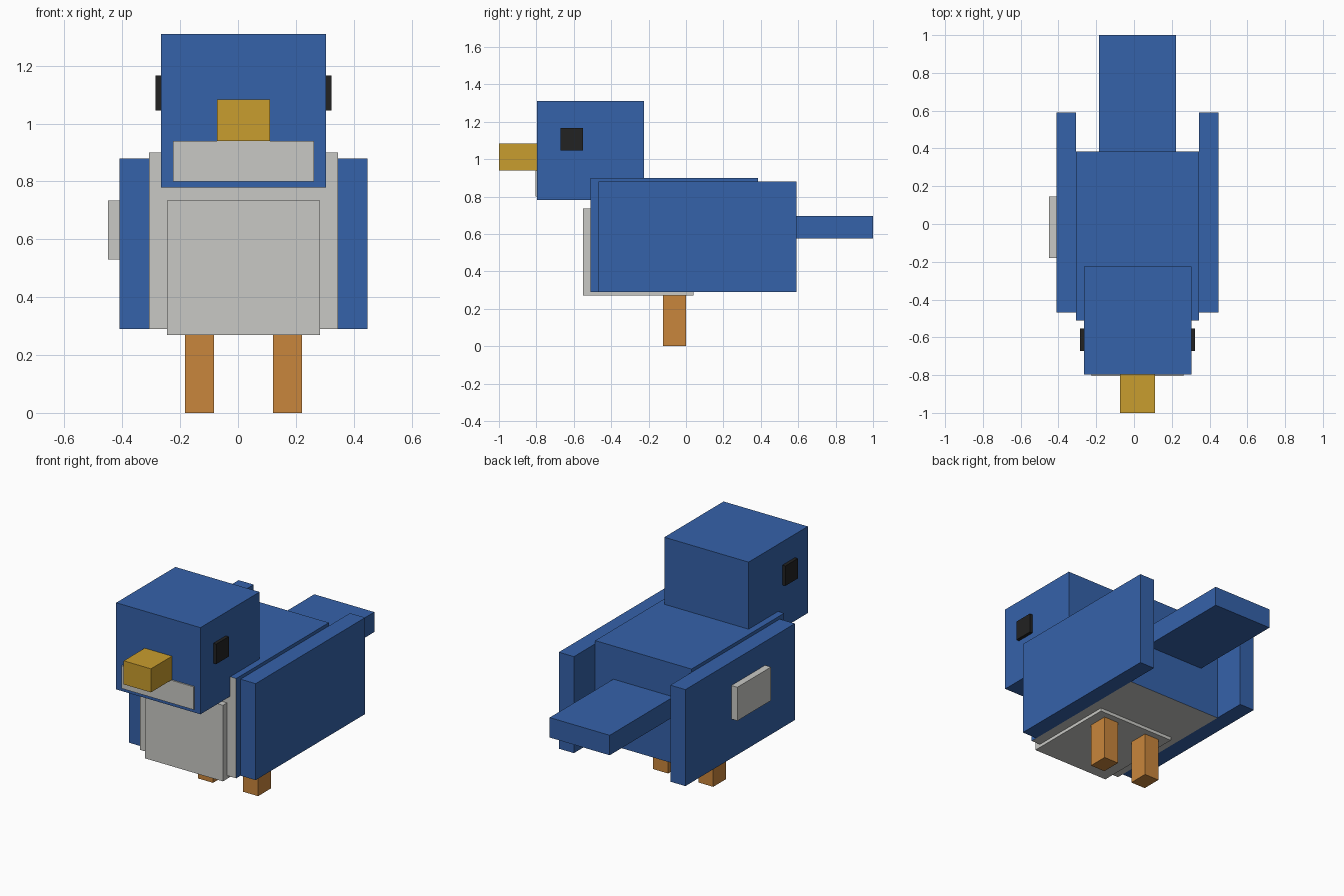
import bpy, bmesh

if "Cube" in bpy.data.objects:
    bpy.data.objects.remove(bpy.data.objects["Cube"])

CX = 0.019  # mirror plane of the bird


def linear(c):
    c /= 255
    return c / 12.92 if c <= 0.04045 else ((c + 0.055) / 1.055) ** 2.4


def material(name, *rgb):
    m = bpy.data.materials.new(name)
    m.diffuse_color = (*[linear(c) for c in rgb], 1)
    m.use_nodes = True
    m.node_tree.nodes["Principled BSDF"].inputs["Base Color"].default_value = m.diffuse_color
    return m


blue = material("blue", 53, 98, 170)
grey = material("pale_grey", 201, 201, 197)
yellow = material("beak_yellow", 201, 157, 46)
orange = material("leg_orange", 201, 134, 60)
black = material("eye_black", 34, 34, 34)


def box(name, x, y, z, *mats):
    """Flat-faced box from its (min, max) range on each axis."""
    bm = bmesh.new()
    bmesh.ops.create_cube(bm, size=1)
    for v in bm.verts:
        v.co = [r[0] if c < 0 else r[1] for c, r in zip(v.co, (x, y, z))]
    mesh = bpy.data.meshes.new(name)
    bm.to_mesh(mesh)
    bm.free()
    for m in mats:
        mesh.materials.append(m)
    ob = bpy.data.objects.new(name, mesh)
    bpy.context.collection.objects.link(ob)
    return ob


def centred(name, half, y, z, *mats):
    return box(name, (CX - half, CX + half), y, z, *mats)


def pair(name, inner, outer, y, z, mat):
    box(name + "_left", (CX - outer, CX - inner), y, z, mat)
    box(name + "_right", (CX + inner, CX + outer), y, z, mat)


# Body: blue with a pale front and belly
body = centred("body", 0.326, (-0.51, 0.385), (0.29, 0.90), blue, grey)
for f in body.data.polygons:
    if f.normal.y < -0.5 or f.normal.z < -0.5:
        f.material_index = 1

centred("chest", 0.264, (-0.55, 0.04), (0.27, 0.735), grey)
centred("tail", 0.203, (0.385, 1.0), (0.575, 0.697), blue)

# Wings, with a patch on the left one
pair("wing", 0.326, 0.428, (-0.468, 0.59), (0.29, 0.88), blue)
box("wing_patch", (-0.449, CX - 0.428), (-0.18, 0.145), (0.53, 0.735), grey)

# Head
centred("head", 0.285, (-0.797, -0.225), (0.78, 1.31), blue)
centred("chin", 0.244, (-0.805, -0.797), (0.80, 0.94), grey)
centred("beak", 0.092, (-1.0, -0.797), (0.94, 1.084), yellow)
pair("eye", 0.285, 0.305, (-0.672, -0.552), (1.045, 1.167), black)

# Legs
pair("leg", 0.102, 0.203, (-0.123, 0.0), (0, 0.27), orange)
